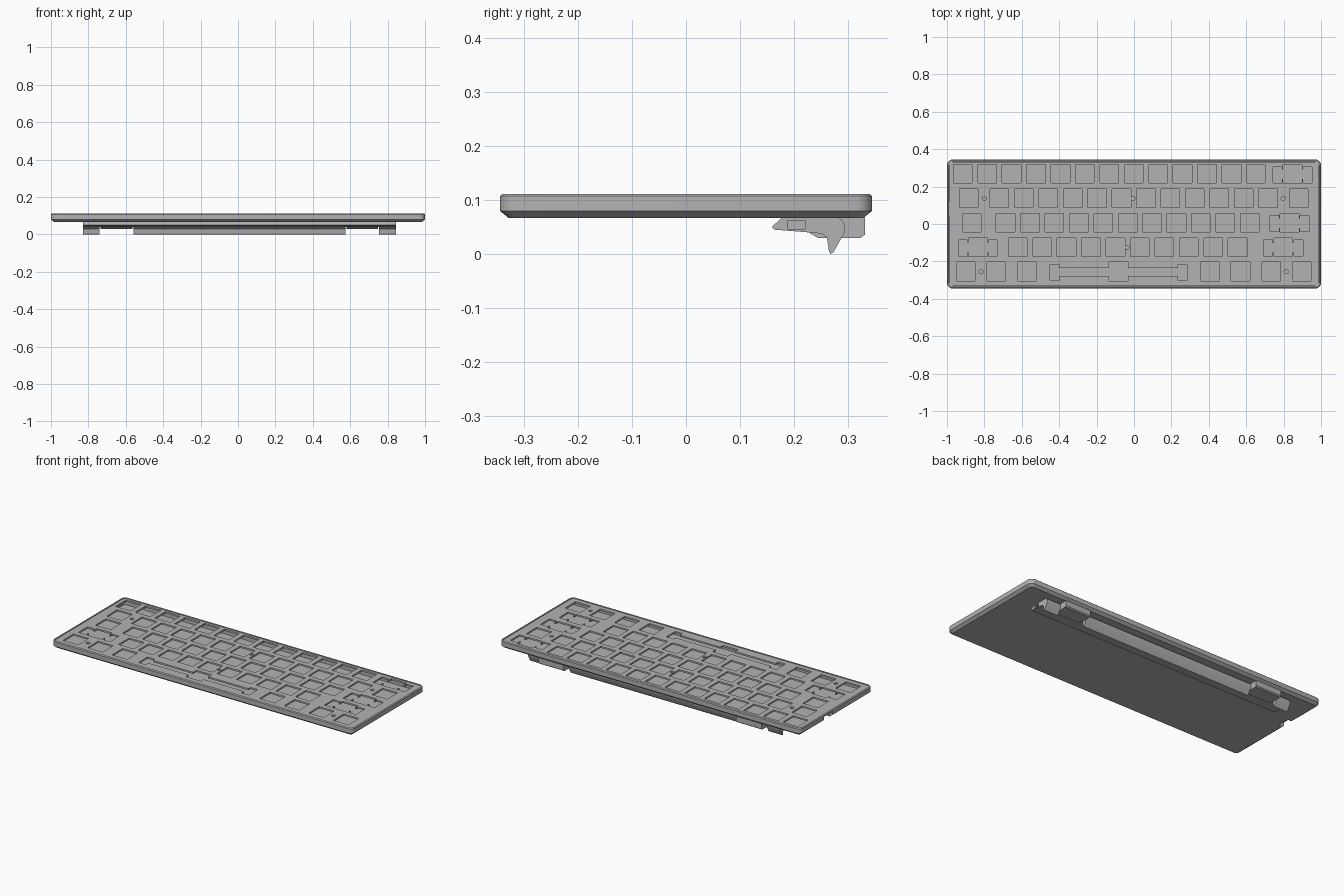
import bpy, bmesh, math

if "Cube" in bpy.data.objects:
    bpy.data.objects.remove(bpy.data.objects["Cube"])

grey = bpy.data.materials.new("case grey")
grey.diffuse_color = (0.45, 0.45, 0.45, 1)
grey.use_nodes = True
grey.node_tree.nodes["Principled BSDF"].inputs["Base Color"].default_value = grey.diffuse_color
HX, HY = 1.0, 0.345          # half size of the case
U = 0.1306                   # key pitch


def finish(name, bm):
    bmesh.ops.recalc_face_normals(bm, faces=bm.faces)
    me = bpy.data.meshes.new(name)
    bm.to_mesh(me)
    bm.free()
    me.materials.append(grey)
    ob = bpy.data.objects.new(name, me)
    bpy.context.collection.objects.link(ob)
    return ob


def rounded_ring(bm, inset, z, radius=0.032, seg=6):
    r = max(radius - inset, 0.008)
    cx, cy = HX - inset - r, HY - inset - r
    ring = []
    for q, (sx, sy) in enumerate([(1, 1), (-1, 1), (-1, -1), (1, -1)]):
        for i in range(seg + 1):
            a = (q + i / seg) * math.pi / 2
            ring.append(bm.verts.new((sx * cx + r * math.cos(a), sy * cy + r * math.sin(a), z)))
    return ring


def loft(name, levels):
    bm = bmesh.new()
    rings = [rounded_ring(bm, i, z) for i, z in levels]
    for a, b in zip(rings, rings[1:]):
        for k in range(len(a)):
            j = (k + 1) % len(a)
            bm.faces.new((a[k], a[j], b[j], b[k]))
    bm.faces.new(rings[0])
    bm.faces.new(rings[-1])
    return finish(name, bm)


def add_prism(bm, pts, lo, hi, axis="z"):
    def pos(p, h):
        return (p[0], p[1], h) if axis == "z" else (h, p[0], p[1])
    a = [bm.verts.new(pos(p, lo)) for p in pts]
    b = [bm.verts.new(pos(p, hi)) for p in pts]
    bm.faces.new(a)
    bm.faces.new(b)
    for k in range(len(a)):
        j = (k + 1) % len(a)
        bm.faces.new((a[k], a[j], b[j], b[k]))


def add_rect(bm, x, y, w, h, lo=0.09, hi=0.12):
    add_prism(bm, [(x + sx * w / 2, y + sy * h / 2)
                   for sx, sy in ((-1, -1), (1, -1), (1, 1), (-1, 1))], lo, hi)


def cut(target, bm):
    cutter = finish("cutter", bm)
    cutter.hide_render = True
    mod = target.modifiers.new("cut", "BOOLEAN")
    mod.operation, mod.solver, mod.object = "DIFFERENCE", "EXACT", cutter
    bpy.context.view_layer.objects.active = target
    bpy.ops.object.modifier_apply(modifier=mod.name)
    bpy.data.objects.remove(cutter)


# Hollow case with a chamfered underside and a thin raised rim
case = loft("case", [(0.016, 0.067), (0.0, 0.080), (0.0, 0.107), (0.005, 0.1115),
                     (0.012, 0.1115), (0.012, 0.100), (0.02, 0.098), (0.02, 0.076)])
port = bmesh.new()
add_rect(port, -0.99, 0.08, 0.06, 0.08, 0.06, 0.1)
cut(case, port)

# Switch plate: key centres in key units for each row
plate = loft("switch_plate", [(0.0125, 0.0985), (0.0125, 0.1085)])
rows = [
    [0.5 + i for i in range(13)] + [14],
    [0.75] + [2 + i for i in range(12)] + [14.25],
    [0.875] + [2.25 + i for i in range(11)] + [13.875],
    [1.125] + [2.75 + i for i in range(10)] + [13.625],
    [0.625, 1.875, 3.125, 6.875, 10.625, 11.875, 13.125, 14.375],
]


def key_pos(row, u):
    return -0.981 + U * u, 0.268 - 0.1306 * row


switches, pockets, slots = bmesh.new(), bmesh.new(), bmesh.new()
for r, row in enumerate(rows):
    for u in row:
        add_rect(switches, *key_pos(r, u), 0.1, 0.1)

# Stabiliser pockets beside the wide keys, joined by a slot
for r, u, reach, slot_h in [(0, 14, 0.081, 0.05), (2, 13.875, 0.081, 0.05),
                            (3, 1.125, 0.081, 0.05), (3, 13.625, 0.081, 0.05),
                            (4, 6.875, 0.342, 0.042)]:
    x, y = key_pos(r, u)
    add_rect(slots, x, y - 0.002, 2 * reach, slot_h)
    for s in (-1, 1):
        add_rect(pockets, x + s * reach, y - 0.005, 0.048, 0.086)

# Screw holes
for x, y in [(-0.80, 0.137), (-0.005, 0.137), (0.797, 0.137),
             (-0.037, -0.125), (-0.818, -0.255), (0.813, -0.255)]:
    add_prism(pockets, [(x + 0.011 * math.cos(k * math.pi / 6),
                         y + 0.011 * math.sin(k * math.pi / 6)) for k in range(12)], 0.09, 0.12)
for group in (switches, pockets, slots):
    cut(plate, group)

# Folding foot: full-width bar, three leg sections and two hinge housings
arm = [(0.178, 0.068), (0.159, 0.050), (0.164, 0.045), (0.239, 0.039),
       (0.27, 0.039), (0.27, 0.068)]
leg = [(0.24, 0.068), (0.24, 0.039), (0.253, 0.037), (0.261, 0.030), (0.265, 0.004),
       (0.268, 0.0), (0.273, 0.003), (0.294, 0.040), (0.295, 0.050), (0.291, 0.061), (0.282, 0.068)]
housing = [(0.23, 0.068), (0.23, 0.038), (0.244, 0.030), (0.324, 0.030),
           (0.332, 0.036), (0.332, 0.068)]


def extrude_x(name, pts, spans):
    bm = bmesh.new()
    for lo, hi in spans:
        add_prism(bm, pts, lo, hi, "x")
    return finish(name, bm)


foot_bar = extrude_x("foot_bar", arm, [(-0.83, 0.845)])
# Shallow grip recess in each end of the bar
for x in (-0.83, 0.845):
    grip = bmesh.new()
    add_rect(grip, x, 0.204, 0.03, 0.032, 0.046, 0.062)
    cut(foot_bar, grip)
extrude_x("foot_legs", leg, [(-0.83, -0.74), (-0.56, 0.575), (0.753, 0.845)])
extrude_x("hinge_housings", housing, [(-0.735, -0.565), (0.58, 0.748)])

# Smooth the rounded corners while keeping edges crisp
for ob in bpy.context.scene.objects:
    ob.select_set(True)
bpy.context.view_layer.objects.active = case
bpy.ops.object.shade_smooth_by_angle(angle=math.radians(25))
